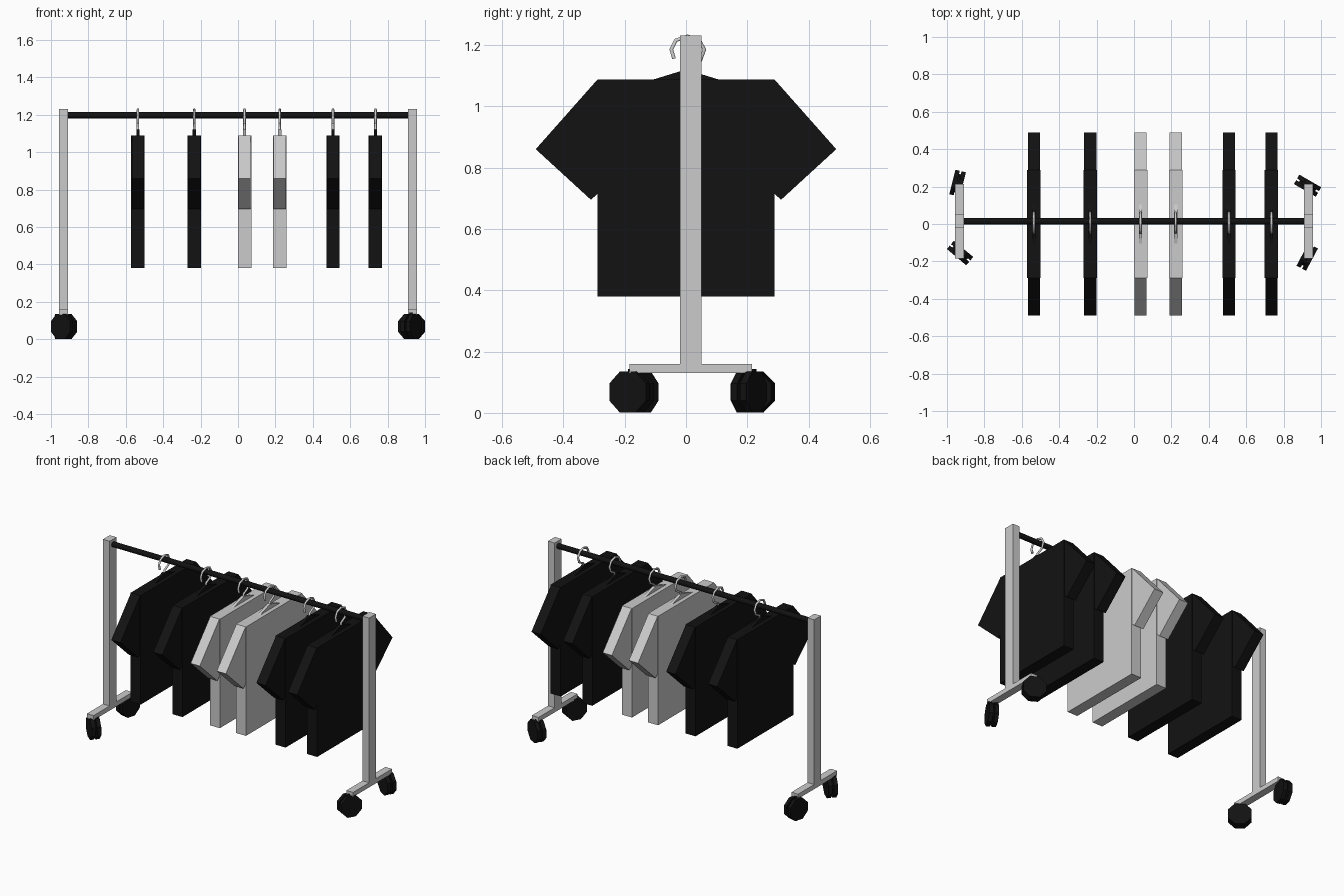
import bpy, bmesh, math
from mathutils import Matrix, Vector

if "Cube" in bpy.data.objects:
    bpy.data.objects.remove(bpy.data.objects["Cube"])

black = bpy.data.materials.new("black")
black.diffuse_color = (0.006, 0.006, 0.006, 1)
black.use_nodes = True
black.node_tree.nodes["Principled BSDF"].inputs["Base Color"].default_value = black.diffuse_color


def finish(bm, name, mat=None):
    bmesh.ops.recalc_face_normals(bm, faces=bm.faces)
    me = bpy.data.meshes.new(name)
    bm.to_mesh(me)
    bm.free()
    ob = bpy.data.objects.new(name, me)
    bpy.context.collection.objects.link(ob)
    if mat:
        me.materials.append(mat)
    return ob


def prism(bm, profile, x, thick):
    """Extrude a (y, z) outline along x, centred on x."""
    f = bm.faces.new([bm.verts.new((x - thick / 2, y, z)) for y, z in profile])
    r = bmesh.ops.extrude_face_region(bm, geom=[f])
    vs = [v for v in r["geom"] if isinstance(v, bmesh.types.BMVert)]
    bmesh.ops.translate(bm, verts=vs, vec=(thick, 0, 0))


def cylinder(bm, r, depth, sides, matrix):
    bmesh.ops.create_cone(bm, cap_ends=True, segments=sides, radius1=r,
                          radius2=r, depth=depth, matrix=matrix)


# End frames: post and foot as one inverted T outline
tee = [(-0.185, 0.13), (0.215, 0.13), (0.215, 0.16), (0.05, 0.16),
       (0.05, 1.23), (-0.02, 1.23), (-0.02, 0.16), (-0.185, 0.16)]
for side, x in (("left", -0.933), ("right", 0.933)):
    bm = bmesh.new()
    prism(bm, tee, x, 0.048)
    finish(bm, side + "_frame")

# Hanging rail
bm = bmesh.new()
cylinder(bm, 0.017, 1.84, 12, Matrix.Translation((0, 0.015, 1.198)) @ Matrix.Rotation(math.pi / 2, 4, "Y"))
finish(bm, "rail", black)

# Twin-wheel casters, each swivelled differently
for i, (x, y, ang) in enumerate([(-0.943, 0.218, 76), (-0.93, -0.155, -40),
                                 (0.928, 0.205, -30), (0.926, -0.177, 62)]):
    bm = bmesh.new()
    base = Matrix.Translation((x, y, 0.068)) @ Matrix.Rotation(math.radians(ang), 4, "Z")
    for off in (-0.017, 0.017):
        cylinder(bm, 0.073, 0.024, 8, base @ Matrix.Translation((0, off, 0))
                 @ Matrix.Rotation(math.pi / 2, 4, "X") @ Matrix.Rotation(math.pi / 8, 4, "Z"))
    cylinder(bm, 0.05, 0.02, 8, base @ Matrix.Rotation(math.pi / 2, 4, "X"))
    cylinder(bm, 0.012, 0.08, 8, base @ Matrix.Translation((0, 0, 0.035)))
    finish(bm, f"caster_{i + 1}", black)

# Shirts on hangers
body = [(-0.288, 0.38), (0.288, 0.38), (0.288, 1.088), (-0.288, 1.088)]
sleeve = [(0.28, 1.088), (0.288, 1.088), (0.49, 0.86), (0.31, 0.695), (0.28, 0.722)]
shoulders = [(-0.13, 1.08), (0.13, 1.08), (0.0, 1.12)]
hook = [(0.0, 1.10), (0.003, 1.13), (0.042, 1.15), (0.055, 1.185), (0.038, 1.216),
        (0.0, 1.228), (-0.038, 1.215), (-0.053, 1.185), (-0.044, 1.155)]

for i, (x, mat) in enumerate([(-0.535, black), (-0.234, black), (0.035, None),
                              (0.223, None), (0.508, black), (0.735, black)]):
    bm = bmesh.new()
    prism(bm, body, x, 0.072)
    for s in (-1, 1):
        prism(bm, [(s * y, z) for y, z in sleeve], x, 0.066)
    finish(bm, f"shirt_{i + 1}", mat)

    bm = bmesh.new()
    prism(bm, shoulders, x, 0.018)
    finish(bm, f"hanger_shoulders_{i + 1}", mat)

    # Bent wire hook over the rail
    cu = bpy.data.curves.new(f"hanger_hook_{i + 1}", "CURVE")
    cu.dimensions = "3D"
    cu.bevel_depth = 0.007
    cu.bevel_resolution = 1
    cu.use_fill_caps = True
    sp = cu.splines.new("POLY")
    sp.points.add(len(hook) - 1)
    for p, (y, z) in zip(sp.points, hook):
        p.co = (x, y + 0.005, z, 1)
    bpy.context.collection.objects.link(bpy.data.objects.new(cu.name, cu))
